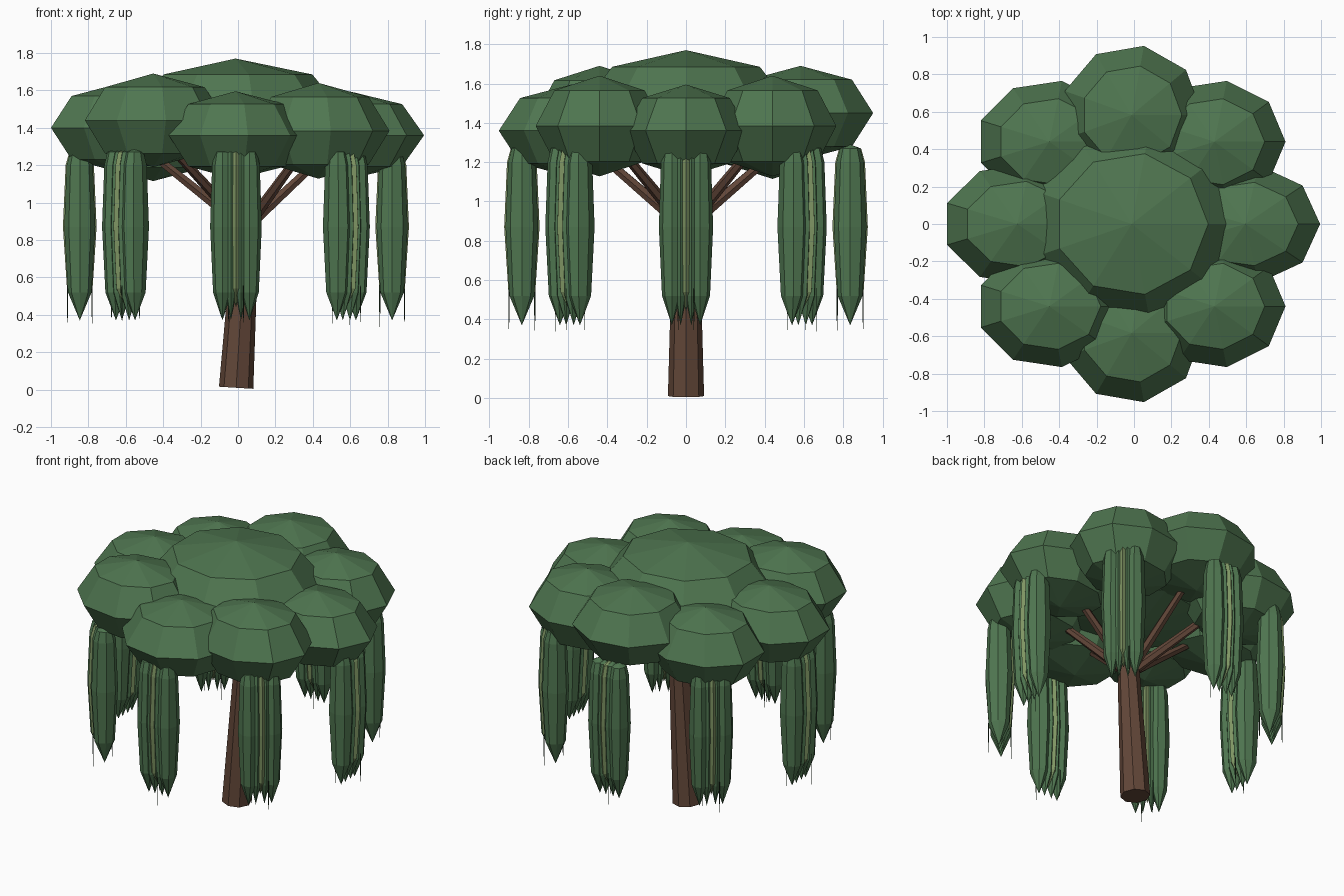
import bpy, bmesh
from math import sin, cos, pi, radians
from mathutils import Matrix, Vector

cube = bpy.data.objects.get("Cube")
if cube:
    bpy.data.objects.remove(cube)


def material(name, rgb):
    m = bpy.data.materials.new(name)
    m.use_nodes = True
    m.diffuse_color = (*rgb, 1)
    m.node_tree.nodes["Principled BSDF"].inputs["Base Color"].default_value = (*rgb, 1)
    return m


leaf = material("leaf green", (0.078, 0.18, 0.08))
pale = material("pale leaf green", (0.21, 0.30, 0.125))
dark = material("dark tendril green", (0.025, 0.055, 0.025))
bark = material("bark brown", (0.122, 0.062, 0.040))


def lathe(bm, profile, sides, matrix, mat=0):
    """Add a revolved solid; profile is (radius, height) from bottom to top."""
    rings = []
    for r, z in profile:
        n = sides if r > 0 else 1
        rings.append([bm.verts.new(matrix @ Vector((r * cos(2 * pi * i / sides),
                                                    r * sin(2 * pi * i / sides), z)))
                      for i in range(n)])
    for a, b in zip(rings, rings[1:]):
        for i in range(sides):
            j = (i + 1) % sides
            loop = [a[i % len(a)], a[j % len(a)], b[j % len(b)], b[i % len(b)]]
            face = bm.faces.new(list(dict.fromkeys(loop)))
            face.material_index = mat


def finish(bm, name, mats):
    bmesh.ops.recalc_face_normals(bm, faces=bm.faces)
    mesh = bpy.data.meshes.new(name)
    bm.to_mesh(mesh)
    bm.free()
    for m in mats:
        mesh.materials.append(m)
    obj = bpy.data.objects.new(name, mesh)
    bpy.context.collection.objects.link(obj)
    return obj


def limb(name, start, end, r0, r1, sides):
    start, end = Vector(start), Vector(end)
    d = end - start
    bm = bmesh.new()
    place = Matrix.Translation(start) @ d.to_track_quat('Z', 'Y').to_matrix().to_4x4()
    lathe(bm, [(0, 0), (r0, 0), (r1, d.length), (0, d.length)], sides, place)
    return finish(bm, name, [bark])


# Trunk, leaning slightly, and the branches that hold the canopy
limb("trunk", (-0.01, 0, 0.01), (0.05, 0, 0.98), 0.092, 0.065, 8)
for k in range(8):
    a = k * pi / 4
    limb(f"branch_{k + 1}", (0.04, 0, 0.86),
         (0.5 * cos(a), 0.5 * sin(a), 1.29), 0.032, 0.022, 6)

# Canopy clumps: coarse flattened spheres (centre, then half sizes)
ball = [(sin(t * pi / 4) if 0 < t < 4 else 0, -cos(t * pi / 4)) for t in range(5)]
clumps = {
    "canopy_center": ((-0.013, 0, 1.48), (0.58, 0.54, 0.29)),
    "canopy_left": ((0.595, 0, 1.36), (0.40, 0.32, 0.235)),
    "canopy_right": ((-0.624, 0, 1.40), (0.40, 0.327, 0.24)),
    "canopy_front": ((-0.013, -0.583, 1.36), (0.38, 0.375, 0.235)),
    "canopy_back": ((-0.013, 0.583, 1.45), (0.38, 0.375, 0.24)),
    "canopy_front_left": ((0.43, -0.44, 1.384), (0.38, 0.33, 0.256)),
    "canopy_back_left": ((0.43, 0.44, 1.384), (0.38, 0.33, 0.256)),
    "canopy_front_right": ((-0.453, -0.44, 1.44), (0.389, 0.33, 0.25)),
    "canopy_back_right": ((-0.453, 0.44, 1.365), (0.389, 0.33, 0.25)),
}
for name, (centre, size) in clumps.items():
    bm = bmesh.new()
    lathe(bm, ball, 9, Matrix.Translation(centre) @ Matrix.Diagonal((*size, 1)))
    finish(bm, name, [leaf])

# Hanging foliage: bundles of spindle fronds with a pale one in the middle
frond = [(0, 0.37), (0.76, 0.52), (1, 0.87), (0.84, 1.2), (0.62, 1.27), (0, 1.29)]
pale_frond = [(0, 0.44), (0.76, 0.54)] + frond[2:]
tendril = [(0, 0.33), (1, 0.42), (1, 0.55), (0, 0.56)]
# profile, sideways offset, outward offset, outward radius, sideways radius, colour
bundle = [(frond, s * off, 0, rad, wide, 0) for s in (-1, 1)
          for off, rad, wide in ((0.072, 0.083, 0.066), (0.027, 0.080, 0.042))]
bundle.append((pale_frond, 0, 0, 0.09, 0.038, 1))
bundle += [(tendril, s * 0.04, s * 0.066, 0.003, 0.003, 2) for s in (-1, 1)]
for k in range(8):
    bm = bmesh.new()
    spin = Matrix.Translation((-0.011, 0, 0)) @ Matrix.Rotation(k * pi / 4, 4, 'Z')
    for profile, side, out, rad, wide, mat in bundle:
        place = (spin @ Matrix.Translation((0.835 + out, side, 0))
                 @ Matrix.Diagonal((rad, wide, 1, 1)))
        lathe(bm, profile, 4 if mat == 2 else 8, place, mat)
    finish(bm, f"hanging_foliage_{k + 1}", [leaf, pale, dark])
